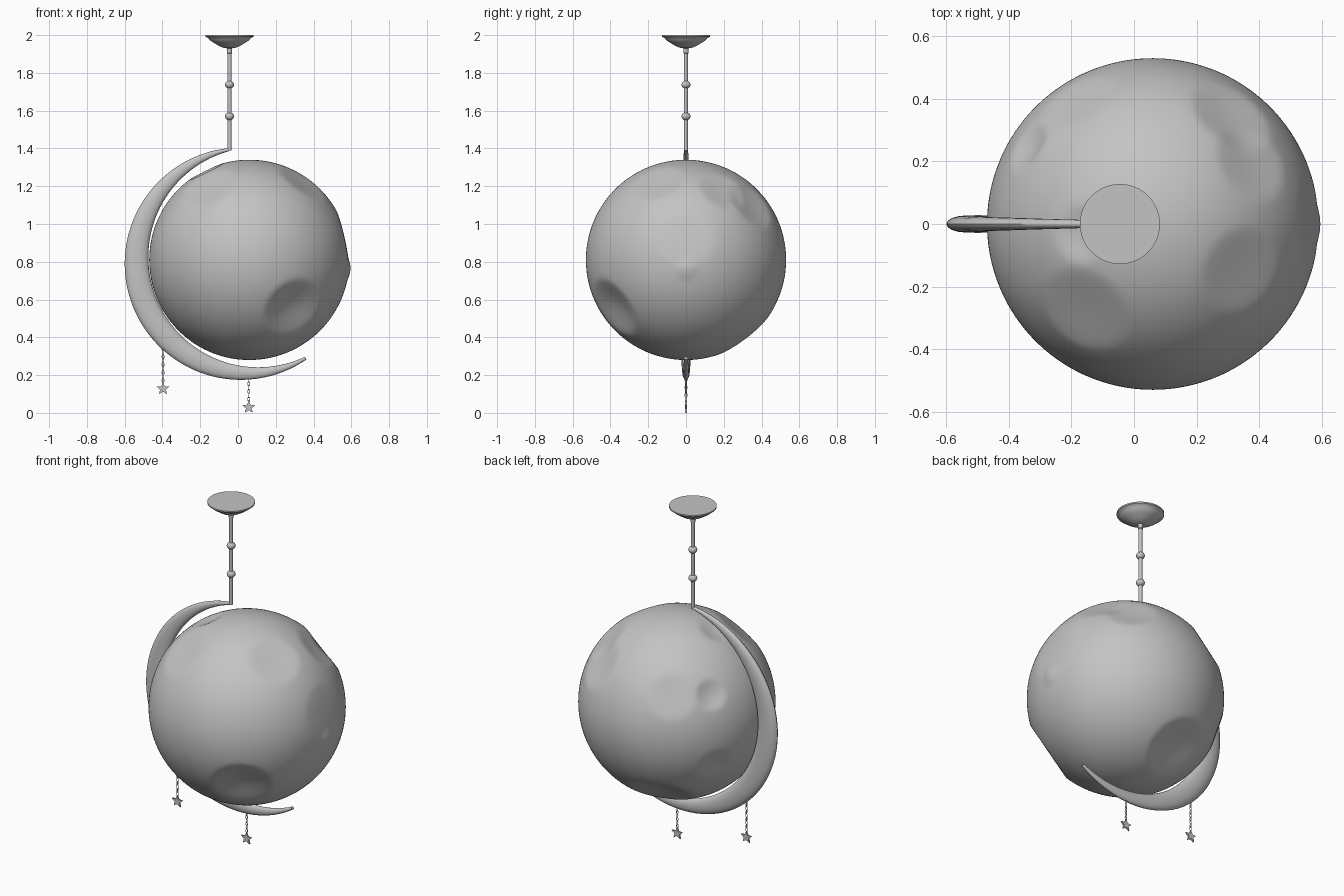
import bpy, bmesh, math
from mathutils import Vector, Matrix

if "Cube" in bpy.data.objects:
    bpy.data.objects.remove(bpy.data.objects["Cube"])

grey = bpy.data.materials.new("plain grey")
grey.diffuse_color = (0.55, 0.55, 0.55, 1)
grey.use_nodes = True
grey.node_tree.nodes["Principled BSDF"].inputs["Base Color"].default_value = grey.diffuse_color


def finish(name, bm, smooth=True, angle=40):
    bmesh.ops.recalc_face_normals(bm, faces=bm.faces)
    me = bpy.data.meshes.new(name)
    bm.to_mesh(me)
    bm.free()
    ob = bpy.data.objects.new(name, me)
    bpy.context.collection.objects.link(ob)
    me.materials.append(grey)
    if smooth:
        bpy.ops.object.select_all(action='DESELECT')
        ob.select_set(True)
        bpy.context.view_layer.objects.active = ob
        bpy.ops.object.shade_smooth_by_angle(angle=math.radians(angle))
    return ob


def skin(bm, rings, closed=False):
    """Bridge rings of points; cap the ends unless closed."""
    vs = [[bm.verts.new(p) for p in r] for r in rings]
    n = len(vs[0])
    for i in range(len(vs) if closed else len(vs) - 1):
        a, b = vs[i], vs[(i + 1) % len(vs)]
        for j in range(n):
            bm.faces.new((a[j], a[(j + 1) % n], b[(j + 1) % n], b[j]))
    if not closed:
        bm.faces.new(vs[0])
        bm.faces.new(vs[-1])


def lathe(name, x, profile, n=32):
    bm = bmesh.new()
    skin(bm, [[(x + r * math.cos(2 * math.pi * k / n), r * math.sin(2 * math.pi * k / n), z)
               for k in range(n)] for r, z in profile])
    return finish(name, bm)


# Moon ball with shallow dents: direction, angular radius, depth
DENTS = [
    ((0.24, -0.395, -0.26), 0.33, 0.045),
    ((0.50, 0.0, 0.11), 0.30, 0.012),
    ((0.29, -0.15, 0.42), 0.28, 0.020),
    ((0.32, 0.20, 0.37), 0.26, 0.020),
    ((0.26, 0.36, 0.30), 0.28, 0.025),
    ((-0.25, 0.40, 0.25), 0.25, 0.015),
    ((-0.22, -0.28, 0.39), 0.30, 0.022),
    ((-0.23, -0.03, 0.47), 0.18, 0.018),
    ((-0.745, 0.465, 0.45), 0.17, 0.020),
    ((-0.81, 0.49, -0.30), 0.18, 0.015),
    ((-0.20, 0.59, -0.77), 0.36, 0.045),
    ((0.53, 0.0, -0.05), 0.12, -0.008),
]
C, R = Vector((0.06, 0, 0.81)), 0.53
bm = bmesh.new()
bmesh.ops.create_icosphere(bm, subdivisions=6, radius=1)
dents = [(Vector(d).normalized(), a, h) for d, a, h in DENTS]
for v in bm.verts:
    n = v.co.normalized()
    r = R
    for d, a, h in dents:
        t = n.angle(d) / a
        if t < 1:
            r -= h * (1 - t * t) ** 1.3
    v.co = C + n * r
finish("moon_ball", bm)

# Crescent hugging the left and underside of the ball
bm = bmesh.new()
rings = []
N, M = 64, 16
for i in range(N + 1):
    t = i / N
    ang = math.radians(96 + 208.5 * t)
    s = math.sin(math.pi * t)
    w = 0.016 + 0.116 * s            # width in the plane
    th = 0.010 + 0.018 * s           # half thickness in y
    mid = 0.615 - w / 2
    rings.append([(0.015 + (mid + w / 2 * math.cos(q)) * math.cos(ang), th * math.sin(q),
                   0.79 + (mid + w / 2 * math.cos(q)) * math.sin(ang))
                  for q in (2 * math.pi * k / M for k in range(M))])
skin(bm, rings)
finish("crescent", bm)

# Ceiling canopy, rod, collar and beads
X = -0.045
lathe("ceiling_canopy", X, [(0.128, 2.0), (0.128, 1.992), (0.112, 1.984), (0.108, 1.976),
                            (0.085, 1.960), (0.055, 1.942), (0.030, 1.932), (0.012, 1.930)], 48)
lathe("rod_collar", X, [(0.014, 1.935), (0.014, 1.905), (0.009, 1.90)], 16)
lathe("hanging_rod", X, [(0.011, 1.91), (0.011, 1.39)], 16)
for i, z in enumerate((1.738, 1.57)):
    prof = [(max(0.003, 0.024 * math.sin(math.pi * k / 12)), z + 0.021 * math.cos(math.pi * k / 12))
            for k in range(13)]
    lathe("rod_bead_%d" % (i + 1), X, prof, 24)


# Star pendants on link chains
def pendant(idx, x, top, zc):
    bm = bmesh.new()
    z0 = zc + 0.033
    count = round((top - z0) / 0.022)
    step = (top - z0) / count
    for i in range(count):
        turn = Matrix.Rotation(math.pi / 2 * (i % 2), 3, 'Z')
        cen = Vector((x, 0, z0 + step * (i + 0.5)))
        rings = []
        for a in (2 * math.pi * k / 12 for k in range(12)):
            ring = []
            for b in (2 * math.pi * k / 6 for k in range(6)):
                p = Vector(((0.0055 + 0.002 * math.cos(b)) * math.cos(a), 0.002 * math.sin(b),
                            (step * 0.55 + 0.002 * math.cos(b)) * math.sin(a)))
                ring.append(cen + turn @ p)
            rings.append(ring)
        skin(bm, rings, closed=True)
    finish("star_chain_%d" % idx, bm)
    bm = bmesh.new()
    skin(bm, [[(x + r * math.sin(a), y, zc + r * math.cos(a))
               for a, r in ((math.pi * k / 5, 0.036 if k % 2 == 0 else 0.016) for k in range(10))]
              for y in (-0.005, 0.005)])
    finish("star_%d" % idx, bm, smooth=False)


pendant(1, -0.397, 0.35, 0.128)
pendant(2, 0.057, 0.185, 0.0295)
